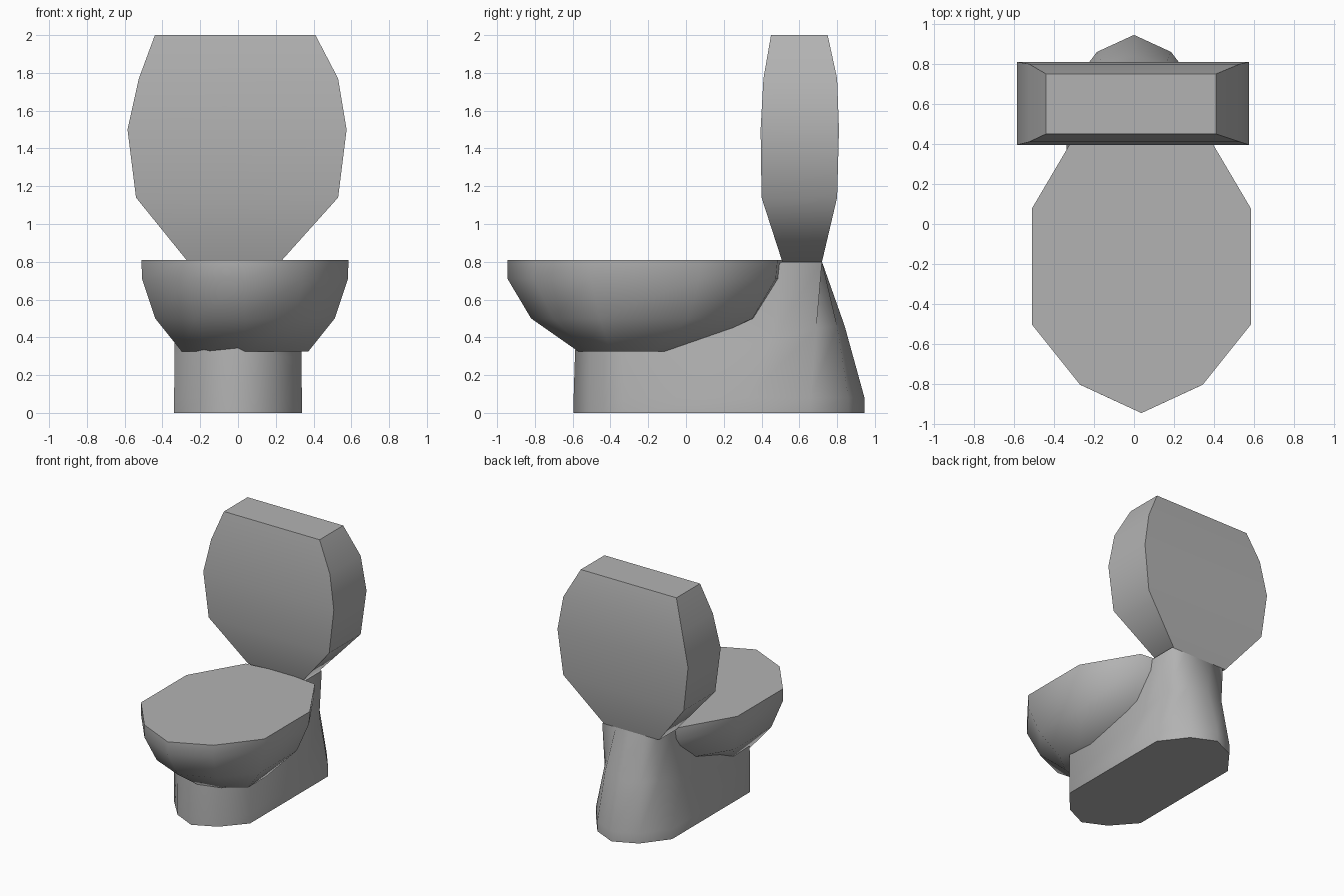
import bpy, bmesh, math

if "Cube" in bpy.data.objects:
    bpy.data.objects.remove(bpy.data.objects["Cube"])

# Dark grey finish shared by every part
finish = bpy.data.materials.new("dark_grey")
finish.diffuse_color = (0.45, 0.45, 0.45, 1)
finish.use_nodes = True
finish.node_tree.nodes["Principled BSDF"].inputs["Base Color"].default_value = finish.diffuse_color


def loft(name, rings):
    """Skin a stack of equal-length point rings and cap both ends."""
    bm = bmesh.new()
    loops = [[bm.verts.new(p) for p in ring] for ring in rings]
    n = len(loops[0])
    for a, b in zip(loops, loops[1:]):
        for i in range(n):
            j = (i + 1) % n
            bm.faces.new((a[i], a[j], b[j], b[i]))
    bm.faces.new(loops[0][::-1])
    bm.faces.new(loops[-1])
    bmesh.ops.triangulate(bm, faces=[f for f in bm.faces if len(f.verts) > 4])
    bmesh.ops.recalc_face_normals(bm, faces=bm.faces)
    mesh = bpy.data.meshes.new(name)
    bm.to_mesh(mesh)
    bm.free()
    mesh.materials.append(finish)
    obj = bpy.data.objects.new(name, mesh)
    bpy.context.collection.objects.link(obj)
    bpy.ops.object.select_all(action='DESELECT')
    obj.select_set(True)
    bpy.context.view_layer.objects.active = obj
    bpy.ops.object.shade_smooth_by_angle(angle=math.radians(60))
    return obj


def mirrored(half, cx=0.0):
    """Closed ring from a right half running front centre -> back centre."""
    right = [(cx + x, y, z) for x, y, z in half]
    left = [(cx - x, y, z) for x, y, z in half[1:-1]]
    return right + left[::-1]


# Tank: bulging rectangular loft (z, x min, x max, y min, y max)
tank_levels = [
    (0.80, -0.265, 0.225, 0.51, 0.72),
    (1.14, -0.54, 0.53, 0.40, 0.80),
    (1.50, -0.585, 0.575, 0.395, 0.81),
    (1.77, -0.525, 0.53, 0.41, 0.80),
    (2.00, -0.44, 0.41, 0.45, 0.75),
]
loft("tank", [[(x0, y0, z), (x1, y0, z), (x1, y1, z), (x0, y1, z)]
              for z, x0, x1, y0, y1 in tank_levels])

# Bowl: ten-sided rounded loft with a flat closed top (z, half width, y min, y max)
bowl_outline = [(0, 0), (0.56, 0.097), (1, 0.303), (1, 0.697), (0.56, 0.976), (0, 1)]
bowl_levels = [
    (0.325, 0.335, -0.57, 0.00),
    (0.50, 0.475, -0.82, 0.38),
    (0.71, 0.545, -0.945, 0.51),
    (0.81, 0.548, -0.945, 0.52),
]
loft("bowl", [mirrored([(u * w, y0 + t * (y1 - y0), z) for u, t in bowl_outline], 0.037)
              for z, w, y0, y1 in bowl_levels])

# Pedestal: elongated foot whose rear half pinches in and rises to the tank
foot = [(0, -0.595), (0.18, -0.51), (0.338, -0.33), (0.338, 0.33),
        (0.338, 0.66), (0.185, 0.86), (0, 0.945)]
waist = [(0, -0.588, 0.30), (0.18, -0.507, 0.30), (0.336, -0.33, 0.30), (0.27, 0.45, 0.38),
         (0.24, 0.69, 0.45), (0.16, 0.80, 0.46), (0, 0.84, 0.46)]
crown = [(0, -0.585, 0.36), (0.18, -0.505, 0.36), (0.335, -0.33, 0.37), (0.24, 0.51, 0.80),
         (0.24, 0.72, 0.80), (0.12, 0.72, 0.80), (0, 0.72, 0.80)]
loft("pedestal", [mirrored([(x, y, 0) for x, y in foot]),
                  mirrored([(x, y, 0.08) for x, y in foot]),
                  mirrored(waist),
                  mirrored(crown)])
